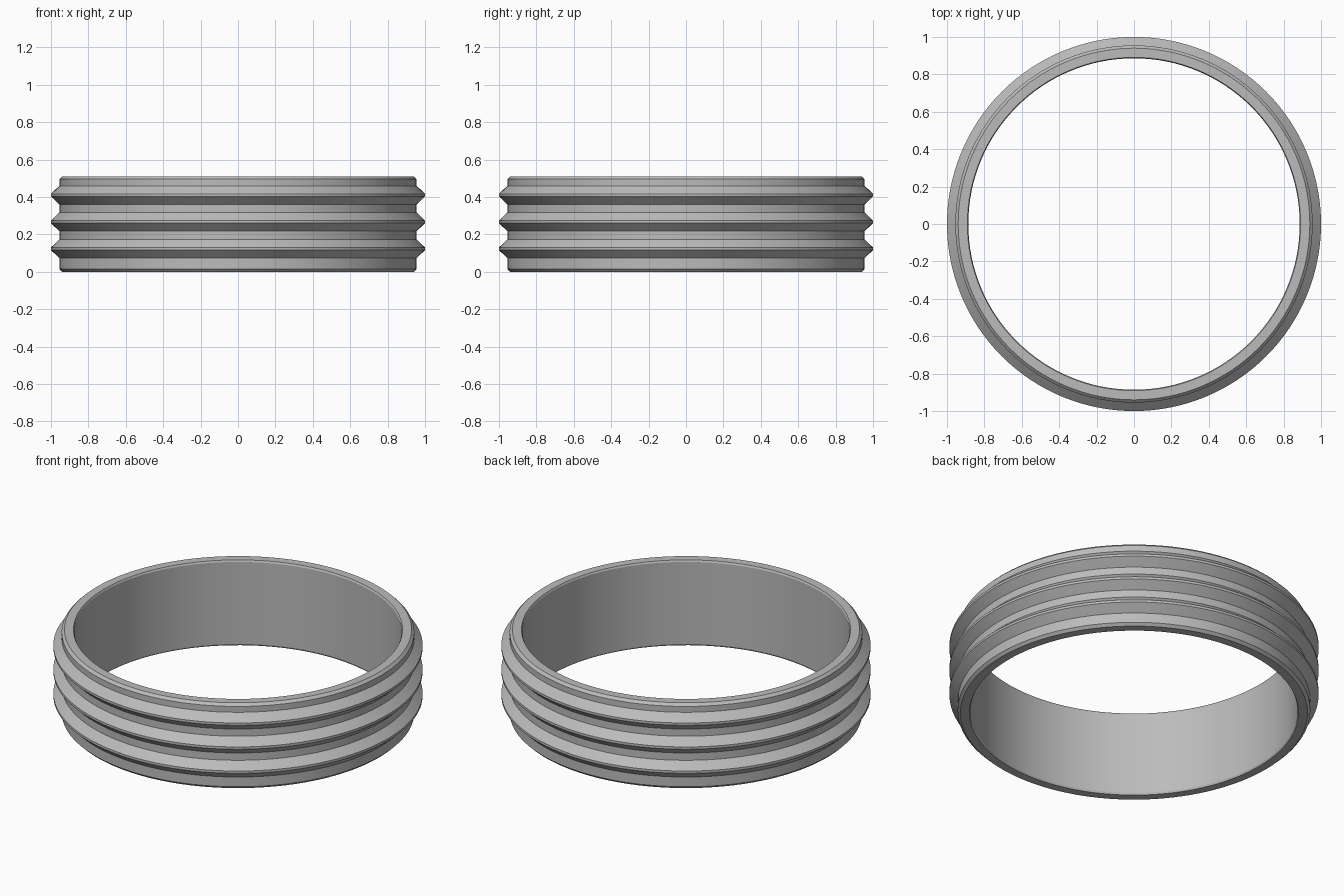
import bpy, bmesh, math
from mathutils import Vector

cube = bpy.data.objects.get("Cube")
if cube:
    bpy.data.objects.remove(cube, do_unlink=True)

HEIGHT, INNER, BODY, PEAK = 0.51, 0.886, 0.955, 1.0
SEGMENTS = 128

# Grey metal
grey = bpy.data.materials.new("grey_metal")
grey.use_nodes = True
colour = (0.5, 0.5, 0.5, 1)
grey.diffuse_color = colour
grey.node_tree.nodes["Principled BSDF"].inputs["Base Color"].default_value = colour

# Cross-section: chamfered band with three V-shaped ridges
profile = [(INNER, 0.01), (INNER + 0.005, 0), (BODY - 0.015, 0), (BODY, 0.015)]
for centre in (0.123, 0.267, 0.41):
    profile += [(BODY, centre - 0.05), (PEAK, centre - 0.007),
                (PEAK, centre + 0.007), (BODY, centre + 0.05)]
profile += [(BODY, HEIGHT - 0.015), (BODY - 0.015, HEIGHT),
            (INNER + 0.005, HEIGHT), (INNER, HEIGHT - 0.01)]

# Revolve the cross-section into the ring
bm = bmesh.new()
verts = [bm.verts.new((r, 0, z)) for r, z in profile]
edges = [bm.edges.new((a, b)) for a, b in zip(verts, verts[1:] + verts[:1])]
bmesh.ops.spin(bm, geom=verts + edges, cent=Vector(), axis=Vector((0, 0, 1)),
               angle=math.tau, steps=SEGMENTS, use_merge=False)
bmesh.ops.remove_doubles(bm, verts=bm.verts, dist=0.0005)
bmesh.ops.recalc_face_normals(bm, faces=bm.faces)
mesh = bpy.data.meshes.new("ridged_ring")
bm.to_mesh(mesh)
bm.free()
mesh.materials.append(grey)
ring = bpy.data.objects.new("ridged_ring", mesh)
bpy.context.collection.objects.link(ring)

# Smooth around the ring, crisp at the ridges
bpy.ops.object.select_all(action='DESELECT')
ring.select_set(True)
bpy.context.view_layer.objects.active = ring
bpy.ops.object.shade_smooth_by_angle(angle=math.radians(25))
